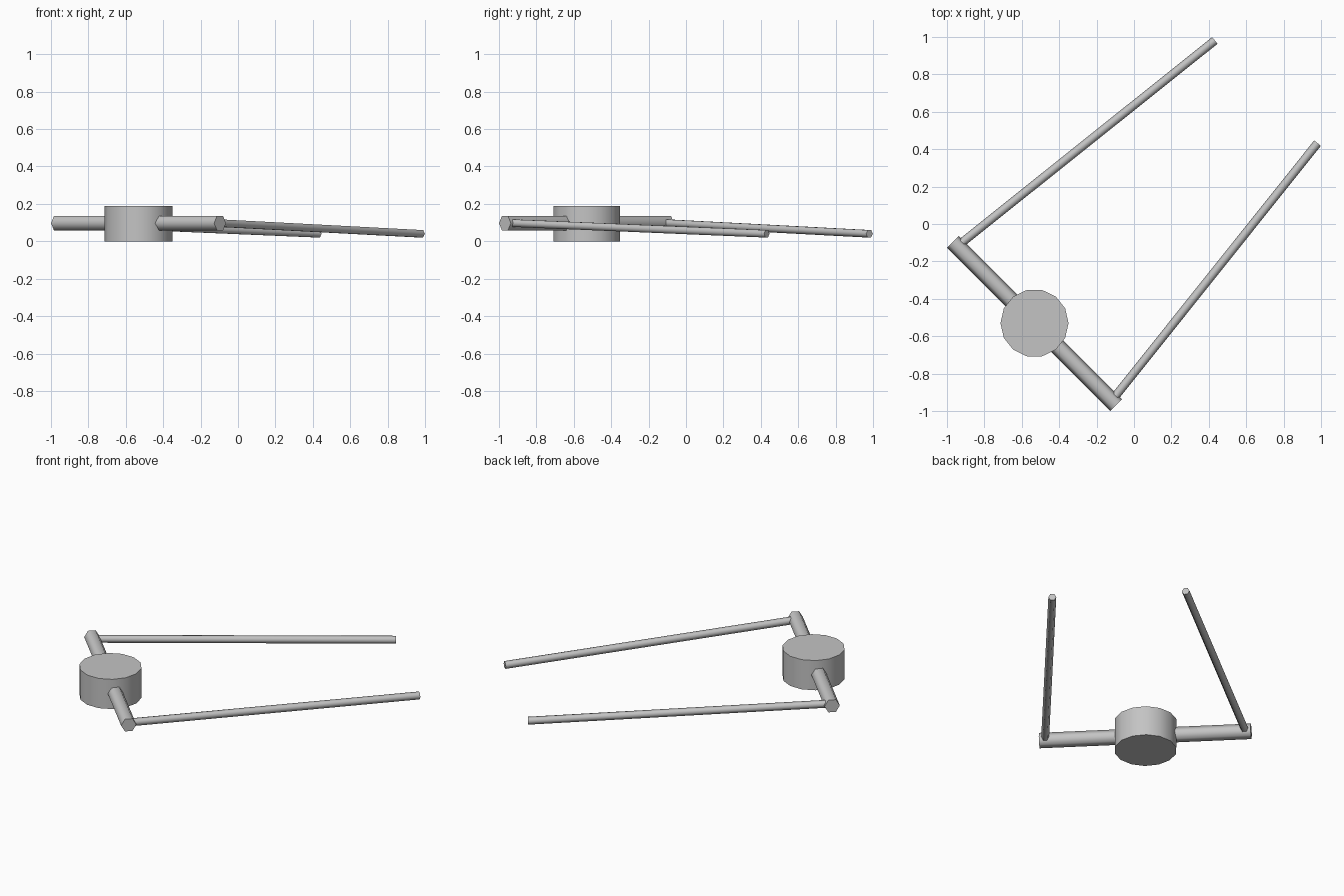
import bpy, bmesh, math
from mathutils import Vector

if "Cube" in bpy.data.objects:
    bpy.data.objects.remove(bpy.data.objects["Cube"])

grey = bpy.data.materials.new("light_grey")
grey.diffuse_color = (0.55, 0.55, 0.55, 1)
grey.use_nodes = True
grey.node_tree.nodes["Principled BSDF"].inputs["Base Color"].default_value = grey.diffuse_color


def rod(name, start, end, radius, sides, side_dir=None):
    """Capped prism between two points, with a corner along its sideways direction."""
    start, end = Vector(start), Vector(end)
    axis = (end - start).normalized()
    u = Vector(side_dir) if side_dir else axis.cross(Vector((0, 0, 1))).normalized()
    v = axis.cross(u)
    bm = bmesh.new()
    rings = []
    for centre in (start, end):
        rings.append([bm.verts.new(centre + radius * (math.cos(a) * u + math.sin(a) * v))
                      for a in (2 * math.pi * i / sides for i in range(sides))])
    low, high = rings
    for i in range(sides):
        j = (i + 1) % sides
        face = bm.faces.new((low[i], low[j], high[j], high[i]))
        face.smooth = True
    caps = [bm.faces.new(low[::-1]), bm.faces.new(high)]
    # crisp rims around the flat caps
    for cap in caps:
        for edge in cap.edges:
            edge.smooth = False
    bmesh.ops.recalc_face_normals(bm, faces=bm.faces)
    mesh = bpy.data.meshes.new(name)
    bm.to_mesh(mesh)
    bm.free()
    mesh.materials.append(grey)
    obj = bpy.data.objects.new(name, mesh)
    bpy.context.collection.objects.link(obj)
    return obj


# Round hub
rod("hub", (-0.532, -0.53, 0), (-0.532, -0.53, 0.19), 0.182, 14, (1, 0, 0))

# Hexagonal crossbar through the hub
rod("crossbar", (-0.968, -0.096, 0.097), (-0.096, -0.968, 0.097), 0.045, 6)

# Two slim arms, mirrored across the diagonal and sloping down to their tips
for name, flip in (("left_arm", False), ("right_arm", True)):
    ends = [(-0.945, -0.119, 0.098), (0.432, 0.981, 0.04)]
    if flip:
        ends = [(y, x, z) for x, y, z in ends]
    rod(name, *ends, 0.023, 6)
